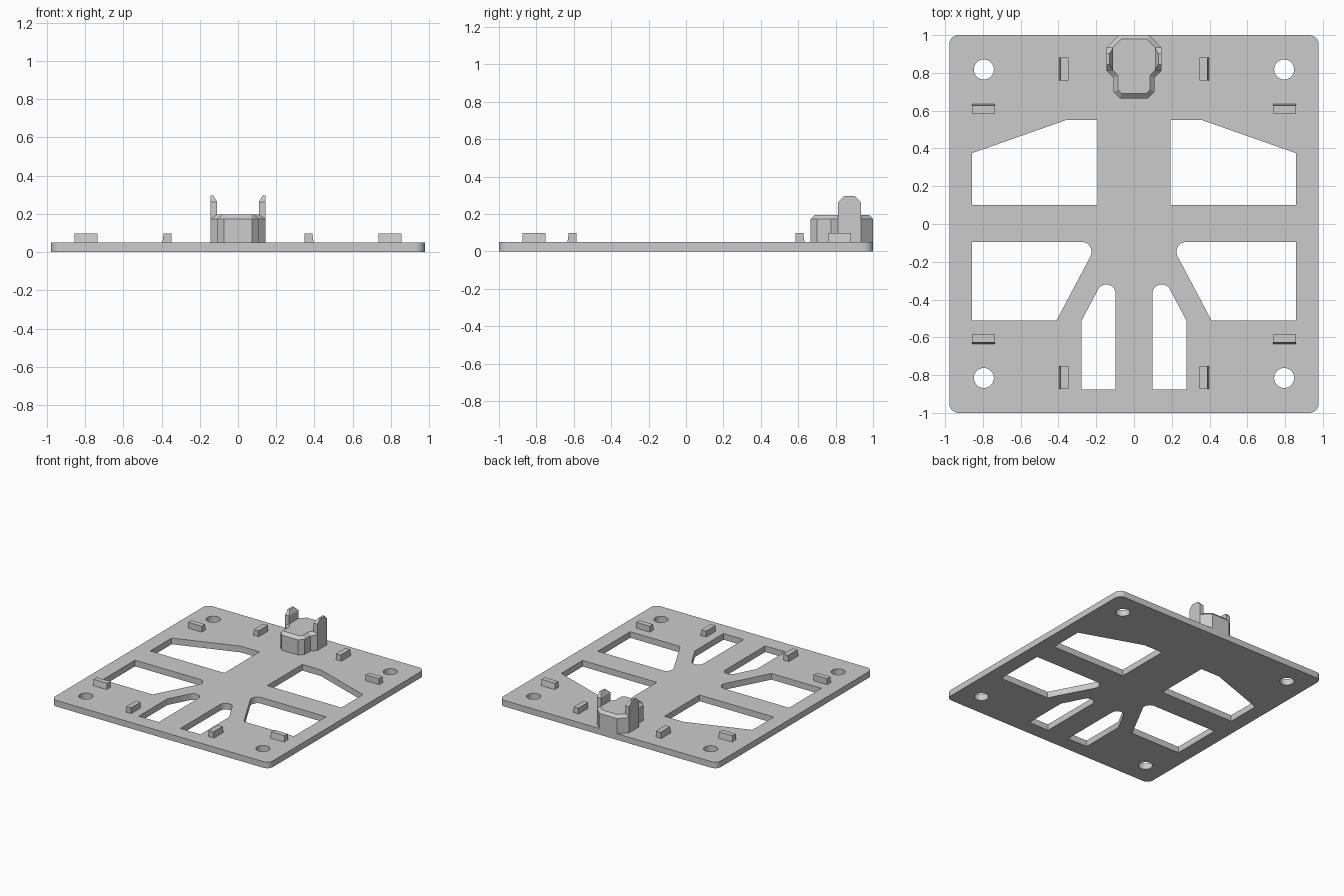
import bpy, bmesh, math
from mathutils import Vector

cube = bpy.data.objects.get("Cube")
if cube:
    bpy.data.objects.remove(cube, do_unlink=True)

grey = bpy.data.materials.new("light_grey_plastic")
grey.use_nodes = True
grey.diffuse_color = (0.6, 0.6, 0.6, 1)
grey.node_tree.nodes["Principled BSDF"].inputs["Base Color"].default_value = (0.6, 0.6, 0.6, 1)

THICK = 0.05


def finish(name, bm):
    bmesh.ops.recalc_face_normals(bm, faces=bm.faces)
    mesh = bpy.data.meshes.new(name)
    bm.to_mesh(mesh)
    bm.free()
    mesh.materials.append(grey)
    ob = bpy.data.objects.new(name, mesh)
    bpy.context.collection.objects.link(ob)
    return ob


def loft(name, sections):
    """Closed solid through matching outlines, given as (points, height)."""
    bm = bmesh.new()
    rings = [[bm.verts.new((x, y, z)) for x, y in pts] for pts, z in sections]
    n = len(rings[0])
    for low, high in zip(rings, rings[1:]):
        for i in range(n):
            j = (i + 1) % n
            bm.faces.new((low[i], low[j], high[j], high[i]))
    bm.faces.new(rings[0])
    bm.faces.new(rings[-1])
    return finish(name, bm)


def rect(x0, x1, y0, y1):
    return [(x0, y0), (x1, y0), (x1, y1), (x0, y1)]


def fillet(points, radii, steps=8):
    """Round the listed corners {index: radius} of a polygon."""
    out = []
    for i, p in enumerate(points):
        p = Vector(p)
        r = radii.get(i, 0)
        if not r:
            out.append(p)
            continue
        u = (Vector(points[i - 1]) - p).normalized()
        v = (Vector(points[(i + 1) % len(points)]) - p).normalized()
        half = u.angle(v) / 2
        c = p + (u + v).normalized() * r / math.sin(half)
        a = p + u * r / math.tan(half) - c
        b = p + v * r / math.tan(half) - c
        # Points between the two tangent points, pushed out to the radius
        out += [c + a.lerp(b, k / steps).normalized() * r for k in range(steps + 1)]
    return out


def circle(cx, cy, r, n=32):
    return [(cx + r * math.cos(math.tau * k / n), cy + r * math.sin(math.tau * k / n)) for k in range(n)]


# Base plate outline and its openings
loops = [fillet(rect(-0.978, 0.978, -1, 1), {i: 0.05 for i in range(4)})]
upper = [(0.192, 0.1), (0.858, 0.1), (0.858, 0.375), (0.36, 0.55), (0.192, 0.55)]
lower = fillet([(0.858, -0.095), (0.858, -0.51), (0.41, -0.51), (0.19, -0.095)], {3: 0.052})
slot = fillet([(0.097, -0.877), (0.277, -0.877), (0.277, -0.51), (0.176, -0.32), (0.097, -0.32)],
              {3: 0.049, 4: 0.049})
for s in (-1, 1):
    for hole in (upper, lower, slot, circle(0.795, 0.818, 0.053), circle(0.795, -0.815, 0.053)):
        loops.append([(s * x, y) for x, y in hole])

curve = bpy.data.curves.new("plate_outline", "CURVE")
curve.dimensions = "2D"
curve.fill_mode = "BOTH"
curve.extrude = THICK / 2
for pts in loops:
    spline = curve.splines.new("POLY")
    spline.points.add(len(pts) - 1)
    for sp, (x, y) in zip(spline.points, pts):
        sp.co = (x, y, 0, 1)
    spline.use_cyclic_u = True
outline = bpy.data.objects.new("plate_outline", curve)
bpy.context.collection.objects.link(outline)
bpy.context.view_layer.update()
bm = bmesh.new()
bm.from_mesh(outline.evaluated_get(bpy.context.evaluated_depsgraph_get()).to_mesh())
bpy.data.objects.remove(outline, do_unlink=True)
bmesh.ops.remove_doubles(bm, verts=bm.verts, dist=0.0005)
bmesh.ops.translate(bm, verts=bm.verts, vec=(0, 0, THICK / 2))
plate = finish("base_plate", bm)
bpy.ops.object.select_all(action="DESELECT")
plate.select_set(True)
bpy.context.view_layer.objects.active = plate
bpy.ops.object.shade_smooth_by_angle(angle=math.radians(30))

# Locating tabs with a sloped outer side
for sx, side in ((1, "left"), (-1, "right")):
    for sy, end, y0 in ((-1, "front", 0.752), (1, "back", 0.76)):
        def flip(pts):
            return [(sx * x, sy * y) for x, y in pts]
        y1 = y0 + 0.122
        loft(f"{end}_{side}_inner_tab", [(flip(rect(0.347, 0.396, y0, y1)), THICK),
                                         (flip(rect(0.347, 0.389, y0, y1)), 0.098)])
        loft(f"{end}_{side}_outer_tab", [(flip(rect(0.735, 0.857, 0.585, 0.634)), THICK),
                                         (flip(rect(0.735, 0.857, 0.585, 0.627)), 0.098)])

# Clip block with a chamfered top
foot = [(0.073, 0.665), (0.108, 0.7), (0.108, 0.775), (0.145, 0.812), (0.145, 0.935), (0.08, 1.0)]
crown = [(0.064, 0.69), (0.084, 0.71), (0.084, 0.785), (0.112, 0.815), (0.112, 0.935), (0.068, 0.98)]


def mirrored(half):
    return half + [(-x, y) for x, y in reversed(half)]


loft("clip_block", [(mirrored(foot), THICK), (mirrored(foot), 0.173), (mirrored(crown), 0.196)])

# Upright prongs flush with the sides of the block
for s, side in ((1, "left"), (-1, "right")):
    body = [(s * x, y) for x, y in rect(0.11, 0.145, 0.812, 0.935)]
    tip = [(s * x, y) for x, y in rect(0.129, 0.145, 0.845, 0.902)]
    loft(f"{side}_prong", [(body, 0.173), (body, 0.263), (tip, 0.296)])
